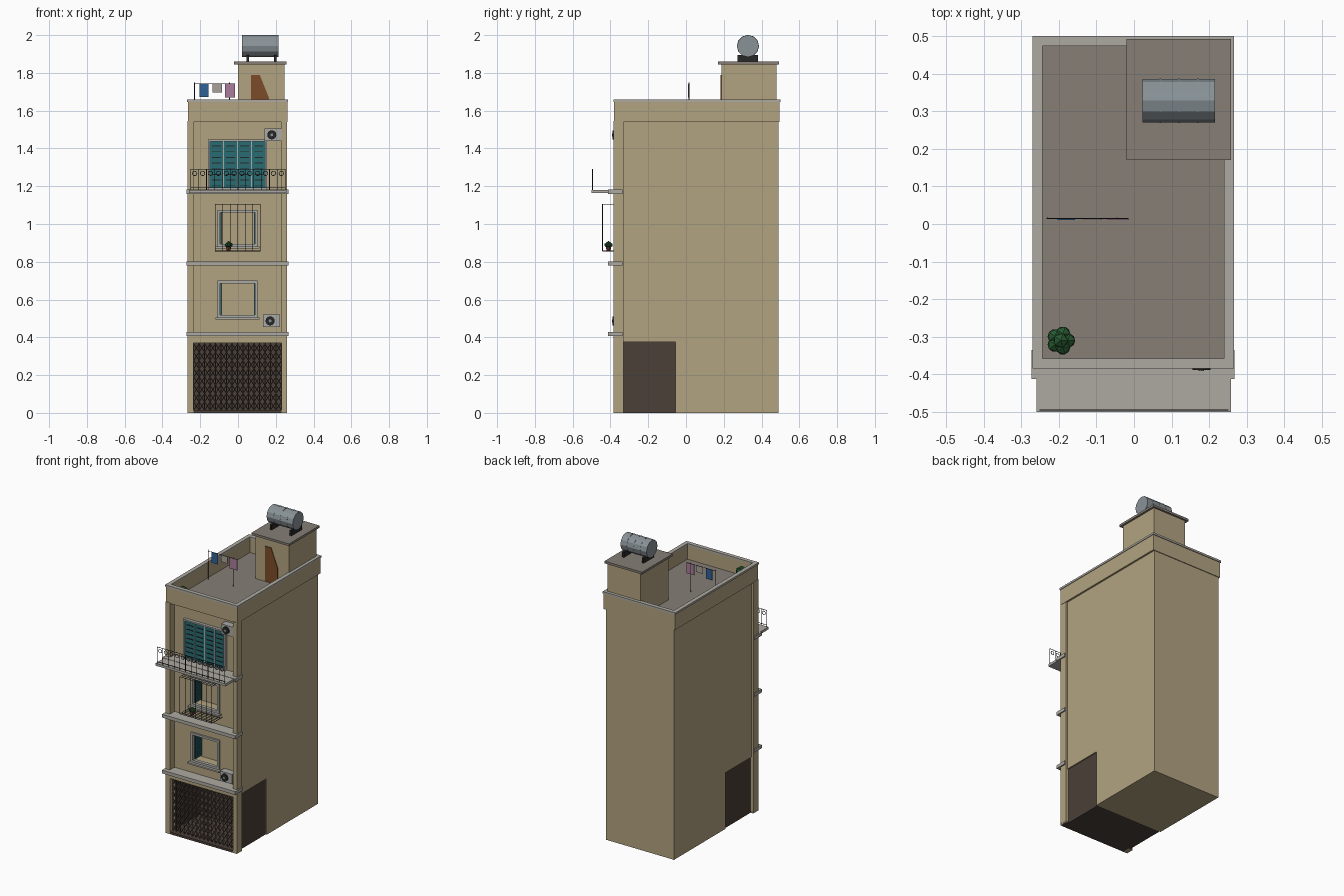
import bpy, bmesh, math
from mathutils import Vector, Matrix

if "Cube" in bpy.data.objects:
    bpy.data.objects.remove(bpy.data.objects["Cube"])

def mat(name, r, g, b):
    m = bpy.data.materials.new(name)
    m.diffuse_color = (r, g, b, 1)
    m.use_nodes = True
    m.node_tree.nodes["Principled BSDF"].inputs["Base Color"].default_value = m.diffuse_color
    return m

TAN = mat("plaster", .45, .37, .22)
STONE = mat("concrete", .42, .40, .36)
ROOF = mat("roof_grey", .24, .21, .18)
BROWN = mat("dark_brown", .07, .05, .04)
IRON = mat("iron", .02, .02, .02)
TEAL = mat("teal", .02, .15, .17)
FRAME = mat("frame_grey", .4, .4, .38)
METAL = mat("tank_metal", .25, .29, .31)
GREEN = mat("leaf", .02, .1, .03)
CLAY = mat("clay", .2, .05, .03)
DOOR = mat("door_brown", .2, .07, .02)

def finish(name, bm, m):
    me = bpy.data.meshes.new(name)
    bmesh.ops.recalc_face_normals(bm, faces=bm.faces)
    bm.to_mesh(me)
    bm.free()
    me.materials.append(m)
    ob = bpy.data.objects.new(name, me)
    bpy.context.collection.objects.link(ob)
    return ob

def boxes(name, m, *items):
    """One object from boxes given as (x0,x1,y0,y1,z0,z1)."""
    bm = bmesh.new()
    for x0, x1, y0, y1, z0, z1 in items:
        t = Matrix.Translation(((x0+x1)/2, (y0+y1)/2, (z0+z1)/2))
        bmesh.ops.create_cube(bm, size=1, matrix=t @ Matrix.Diagonal((x1-x0, y1-y0, z1-z0, 1)))
    return finish(name, bm, m)

def ring(x0, x1, y0, y1, z0, z1, t):
    """Four boxes round a rectangle in plan."""
    return [(x0, x0+t, y0, y1, z0, z1), (x1-t, x1, y0, y1, z0, z1),
            (x0+t, x1-t, y0, y0+t, z0, z1), (x0+t, x1-t, y1-t, y1, z0, z1)]

def frame(x0, x1, y0, y1, z0, z1, t):
    """Four boxes round a rectangle in elevation."""
    return [(x0, x0+t, y0, y1, z0, z1), (x1-t, x1, y0, y1, z0, z1),
            (x0+t, x1-t, y0, y1, z0, z0+t), (x0+t, x1-t, y0, y1, z1-t, z1)]

def rods(name, m, segs, r, n=6, r2=None):
    """One object from straight rods given as (start, end)."""
    bm = bmesh.new()
    for p, q in segs:
        p, q = Vector(p), Vector(q)
        rot = (q-p).to_track_quat('Z', 'Y').to_matrix().to_4x4()
        bmesh.ops.create_cone(bm, cap_ends=True, segments=n, radius1=r, radius2=r if r2 is None else r2,
                              depth=(q-p).length, matrix=Matrix.Translation((p+q)/2) @ rot)
    return finish(name, bm, m)

def plant(name, x, y, z, s):
    """Clay pot with a clump of leaves."""
    rods(name + "_pot", CLAY, [((x, y, z), (x, y, z+s))], s*.5, 10, s*.7)
    bm = bmesh.new()
    for i in range(6):
        a = i*math.tau/5
        d = 0 if i == 5 else .55*s
        c = Matrix.Translation((x+d*math.cos(a), y+d*math.sin(a), z+s*(2 if i == 5 else 1.6)))
        bmesh.ops.create_icosphere(bm, subdivisions=1, radius=s*.65, matrix=c)
    finish(name + "_leaves", bm, GREEN)

# Main body with two window recesses in the front wall
L, R, F, B = -.255, .25, -.335, .49
W0, W1 = -.105, .1
boxes("main_body", TAN, (L, R, -.055, B, 0, 1.55), (L, R, -.255, -.055, .375, 1.55))
boxes("front_wall", TAN, (L, W0, F, -.255, .375, 1.55), (W1, R, F, -.255, .375, 1.55),
      *[(W0, W1, F, -.255, a, b) for a, b in ((.375, .51), (.695, .885), (1.075, 1.55))])
boxes("pilasters", TAN, (-.267, -.235, -.383, -.33, 0, 1.545), (.23, .26, -.383, -.33, 0, 1.545))
boxes("shop_lintel", TAN, (-.235, .23, -.38, -.33, .37, .41))
boxes("shop_floor", BROWN, (-.265, .26, -.383, -.33, 0, .014), (-.245, .24, -.33, -.055, 0, .012))
boxes("shop_walls", BROWN, (-.247, -.237, -.335, -.055, 0, .375), (.232, .242, -.335, -.055, 0, .375),
      (-.237, .232, -.065, -.054, .01, .375))

# Floor ledges and balcony slab
boxes("floor_ledges", STONE, *[(-.273, .268, -.412, -.335, z, z+.022) for z in (.407, .78, 1.16)])
boxes("balcony_slab", STONE, (-.26, .258, -.5, -.40, 1.164, 1.18))

# Parapet, coping and roof deck
boxes("parapet", TAN, *ring(-.265, .262, -.38, .495, 1.54, 1.65, .022))
boxes("parapet_coping", STONE, *ring(-.27, .266, -.385, .5, 1.645, 1.658, .027))
boxes("roof_deck", ROOF, (-.25, .247, -.365, .485, 1.54, 1.553))

# Stair tower and its door
boxes("stair_tower", TAN, (0, .245, .187, .48, 1.55, 1.847))
boxes("stair_tower_roof", ROOF, (-.02, .258, .17, .492, 1.845, 1.86))
bm = bmesh.new()
outline = [(.07, 1.555), (.165, 1.555), (.165, 1.665), (.115, 1.79), (.07, 1.79)]
face = bm.faces.new([bm.verts.new((x, .188, z)) for x, z in outline])
out = bmesh.ops.extrude_face_region(bm, geom=[face])["geom"]
bmesh.ops.translate(bm, vec=(0, -.005, 0), verts=[v for v in out if isinstance(v, bmesh.types.BMVert)])
finish("stair_door", bm, DOOR)

# Water tank lying on two cradles
rods("water_tank", METAL, [((.022, .328, 1.942), (.215, .328, 1.942))], .058, 12)
rods("tank_bands", METAL, [((x-.002, .328, 1.942), (x+.002, .328, 1.942)) for x in (.07, .12, .17)], .059, 12)
boxes("tank_cradles", IRON, *[(x-.007, x+.007, .272, .382, 1.858, 1.895) for x in (.052, .198)])

# Washing line
Y = .015
rods("washing_poles", IRON, [((x, Y, 1.55), (x, Y, 1.75)) for x in (-.23, -.045)], .0025)
rods("washing_line", IRON, [((-.23, Y, 1.742), (-.015, Y, 1.742))], .0015)
for nm, x0, x1, z, c in (("blue_cloth", -.203, -.157, 1.672, (.03, .12, .3)),
                         ("grey_cloth", -.135, -.085, 1.697, (.4, .36, .33)),
                         ("pink_cloth", -.07, -.015, 1.67, (.4, .2, .32))):
    boxes(nm, mat(nm, *c), (x0, x1, Y-.004, Y-.001, z, 1.742))
plant("roof_plant", -.195, -.31, 1.553, .034)

# Folding shop gate: uprights and crossed bars
G, n, rows = -.355, 16, 8
dx, dz = .465/n, .35/rows
segs = [((-.235+i*dx, G, .012), (-.235+i*dx, G, .372)) for i in range(n+1)]
for i in range(n):
    for j in range(rows):
        x, z = -.235+i*dx, .015+j*dz
        segs += [((x, G, z), (x+dx, G, z+dz)), ((x+dx, G, z), (x, G, z+dz))]
rods("folding_gate", BROWN, segs, .0022, 4)

# Windows with slatted shutters folded inward
for nm, z0 in (("lower", .505), ("upper", .88)):
    z1 = z0+.195
    boxes(nm + "_window_frame", FRAME, *frame(W0-.003, W1+.003, F-.012, F+.01, z0, z1, .014))
    boxes(nm + "_window_sill", STONE, (-.118, .113, F-.03, F, z0-.01, z0))
    leaf = []
    for x in (-.092, .085):
        leaf += [(x, x+.006, y, y+.008, z0+.014, z1-.014) for y in (F+.01, F+.068)]
        leaf += [(x, x+.006, F+.018, F+.068, z0+.016+k*.0165, z0+.026+k*.0165) for k in range(10)]
    boxes(nm + "_window_shutters", TEAL, *leaf)

# Window cage with slatted shelf and hood
C0, C1, CY, CB = -.12, .117, -.442, F
segs = []
for z in (.857, 1.105):
    segs += [((C0, CY, z), (C1, CY, z)), ((C0, CY, z), (C0, CB, z)), ((C1, CY, z), (C1, CB, z))]
    segs += [((C0, CY+k*.018, z), (C1, CY+k*.018, z)) for k in range(1, 6)]
segs += [((C0+(C1-C0)*k/6, CY, .857), (C0+(C1-C0)*k/6, CY, 1.105)) for k in range(7)]
rods("window_cage", IRON, segs, .0016, 5)
plant("cage_plant", -.05, -.41, .857, .02)

# Balcony doors: four slatted teal leaves in a grey frame
D0, D1, DZ0, DZ1 = -.152, .147, 1.18, 1.442
boxes("balcony_door_frame", FRAME, *frame(D0-.006, D1+.006, F-.02, F, DZ0, DZ1+.006, .01))
w = (D1-D0)/4
boxes("balcony_door_leaves", TEAL, *[(D0+i*w+.003, D0+(i+1)*w-.003, F-.012, F-.001, DZ0, DZ1) for i in range(4)])
boxes("balcony_door_stiles", FRAME, *[(D0+i*w-.003, D0+i*w+.003, F-.016, F, DZ0, DZ1) for i in (1, 2, 3)])
boxes("balcony_door_slats", IRON, *[(D0+i*w+.014, D0+(i+1)*w-.014, F-.015, F-.01, DZ0+.02+k*.03, DZ0+.025+k*.03)
                                    for i in range(4) for k in range(8)])

# Balcony railing with small rings
RY, N = -.495, 12
segs = [((-.25, RY, z), (.25, RY, z)) for z in (1.192, 1.29)]
for i in range(N+1):
    x = -.25+.5*i/N
    segs.append(((x, RY, 1.18), (x, RY, 1.29)))
    if i < N:
        pts = [(x+.25/N+.012*math.cos(a*math.tau/10), RY, 1.268+.012*math.sin(a*math.tau/10)) for a in range(10)]
        segs += list(zip(pts, pts[1:]+pts[:1]))
rods("balcony_railing", IRON, segs, .0018, 5)

# Air conditioners
for nm, x, z in (("lower", .178, .487), ("upper", .187, 1.472)):
    boxes(nm + "_air_conditioner", FRAME, (x-.046, x+.044, -.38, F, z-.033, z+.033))
    rods(nm + "_fan", IRON, [((x-.008, -.378, z), (x-.008, -.388, z))], .024, 16)
    rods(nm + "_fan_hub", METAL, [((x-.008, -.385, z), (x-.008, -.391, z))], .008, 10)
